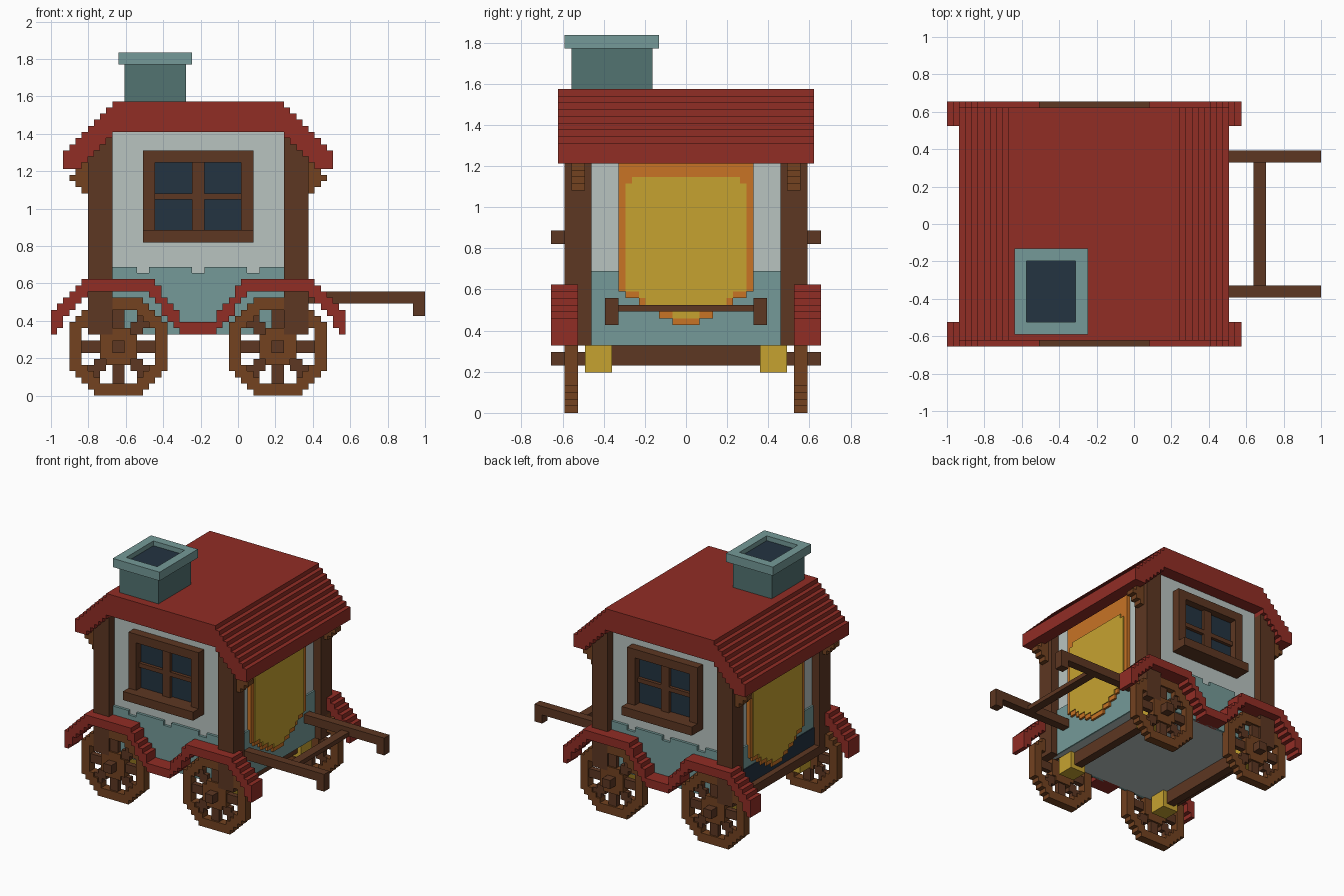
import bpy
import bmesh

if "Cube" in bpy.data.objects:
    bpy.data.objects.remove(bpy.data.objects["Cube"], do_unlink=True)

V = 2 / 61            # size of one block
CX = -1 + 24 * V      # middle of the wagon body along x


def material(name, hexa):
    rgb = [int(hexa[n:n + 2], 16) / 255 for n in (0, 2, 4)]
    col = [c / 12.92 if c < 0.04 else ((c + 0.055) / 1.055) ** 2.4 for c in rgb] + [1]
    m = bpy.data.materials.new(name)
    m.use_nodes = True
    m.diffuse_color = col
    bsdf = m.node_tree.nodes["Principled BSDF"]
    bsdf.inputs["Base Color"].default_value = col
    bsdf.inputs["Roughness"].default_value = 0.9
    return m


WHITE = material("plaster white", "b9c4c0")
TEAL = material("painted teal", "759a98")
DARK_TEAL = material("chimney teal", "527371")
RED = material("roof red", "912d25")
BROWN = material("dark wood", "5d3722")
TAN = material("light wood", "734220")
ORANGE = material("door orange", "c87325")
YELLOW = material("door yellow", "c6a230")
NAVY = material("dark glass", "233341")


def sheet(name, plane, us, ws, d0, d1, mat, test=lambda u, w: True):
    """Extrude every block of a grid that passes the test; plane is its normal axis."""
    cells = {(u, w) for u in range(*us) for w in range(*ws) if test(u + 0.5, w + 0.5)}
    bm = bmesh.new()
    verts = {}

    def vert(u, w, d):
        if (u, w, d) not in verts:
            x, y, z = {"x": (d, u, w), "y": (u, d, w), "z": (u, w, d)}[plane]
            verts[u, w, d] = bm.verts.new((CX + x * V, y * V, z * V))
        return verts[u, w, d]

    for u, w in sorted(cells):
        ring = [(u, w), (u + 1, w), (u + 1, w + 1), (u, w + 1)]
        for d in (d0, d1):
            bm.faces.new([vert(*p, d) for p in ring])
        for n, (du, dw) in enumerate([(0, -1), (1, 0), (0, 1), (-1, 0)]):
            if (u + du, w + dw) not in cells:
                a, b = ring[n], ring[(n + 1) % 4]
                bm.faces.new([vert(*a, d0), vert(*b, d0), vert(*b, d1), vert(*a, d1)])
    bmesh.ops.recalc_face_normals(bm, faces=bm.faces)
    return finish(name, bm, mat)


def box(name, x, y, z, mat):
    bm = bmesh.new()
    bmesh.ops.create_cube(bm, size=1)
    for v in bm.verts:
        v.co = [(r[0] if c < 0 else r[1]) * V for c, r in zip(v.co, (x, y, z))]
        v.co.x += CX
    return finish(name, bm, mat)


def finish(name, bm, mat):
    me = bpy.data.meshes.new(name)
    bm.to_mesh(me)
    bm.free()
    me.materials.append(mat)
    ob = bpy.data.objects.new(name, me)
    bpy.context.collection.objects.link(ob)
    return ob


def span(s, a, b):
    """Range from a to b, mirrored when s is negative."""
    return (a, b) if s > 0 else (-b, -a)


# Roof shell, body under it
def roof_under(u):
    return min(43, 56.5 - abs(u))


sheet("roof", "y", (-22, 22), (37, 48), -19, 19, RED,
      lambda u, w: roof_under(u) <= w < min(48, 62 - abs(u)))
sheet("body", "y", (-16, 16), (10, 43), -16, 16, WHITE,
      lambda u, w: w < roof_under(u) + 0.4)


# Chimney
box("chimney_stack", (-12, -2), (-17, -5), (46, 54), DARK_TEAL)
sheet("chimney_rim", "z", (-13, -1), (-18, -4), 54, 56, TEAL,
      lambda u, w: not (-11 < u < -3 and -16 < w < -6))
box("chimney_opening", (-11, -3), (-16, -6), (54, 54.9), NAVY)


# Fender outline: two arches joined by a low middle
def fender(u, w):
    a = abs(u)
    d = abs(a - 13)
    if a < 3:
        return 10 < w < 12
    if a < 13:
        top = min(19, int(10 + 1.25 * a))
    else:
        top = min(19, 24.5 - d)
    thick = 2 if d < 5 else 4 if d > 8.6 and a > 13 else 3
    return top - thick < w < top


# Wheel rules in distances from the axle
def rim(p, q):
    return p + q <= 11 and (max(p, q) > 6 or p + q >= 9)


def hub(p, q):
    return max(p, q) < 3 and p + q <= 4


def spoke(p, q):
    return not rim(p, q) and not hub(p, q) and (min(p, q) < 1 or abs(p - q) <= 1) and p + q < 9


def around(rule, mid):
    return lambda u, w: rule(abs(u - mid), abs(w - 8))


# Parts repeated on both long sides
for s, side in ((-1, "right"), (1, "left")):
    sheet(side + "_fender", "y", (-24, 24), (10, 19), *span(s, 16, 20), RED, fender)
    sheet(side + "_lower_panel", "y", (-14, 14), (10, 21), *span(s, 16, 16.6), TEAL,
          lambda u, w: w < 20 or min(abs(u), abs(abs(u) - 9)) > 1)
    sheet(side + "_pillars", "y", (-18, 18), (10, 43), *span(s, 14, 18), BROWN,
          lambda u, w: abs(u) > 14 and w < roof_under(u) + 0.4)
    sheet(side + "_roof_brackets", "y", (-21, 21), (33, 38), *span(s, 15, 17), TAN,
          lambda u, w: abs(u) > 18 and abs(u) + 15 <= w < roof_under(u) + 0.4)

    # Window with crossbars, glass and sill
    sheet(side + "_window_frame", "y", (-9, 9), (25, 40), *span(s, 16, 18), BROWN,
          lambda u, w: abs(u) > 7 or w < 27 or w > 38)
    sheet(side + "_window_bars", "y", (-7, 7), (27, 38), *span(s, 16, 17), BROWN,
          lambda u, w: abs(u) < 1 or 32 < w < 33)
    box(side + "_window_glass", (-7, 7), span(s, 16, 16.25), (27, 38), NAVY)
    box(side + "_window_sill", (-9, 9), span(s, 16, 20), (25, 27), BROWN)

    # Wheels and axle boxes
    for mid, end in ((-13, "rear"), (13, "fore")):
        label = f"{side}_{end}_"
        across = (mid - 8, mid + 8)
        sheet(label + "wheel_rim", "y", across, (0, 16), *span(s, 16, 18), TAN, around(rim, mid))
        sheet(label + "wheel_spokes", "y", across, (0, 16), *span(s, 16.4, 17.6), BROWN,
              around(spoke, mid))
        sheet(label + "wheel_hub", "y", across, (0, 16), *span(s, 16, 18), TAN, around(hub, mid))
        box(label + "axle_box", (mid - 2, mid + 2), span(s, 11, 15), (6, 10), YELLOW)

    # Pulling shaft with a hooked tip
    sheet(side + "_shaft", "y", (16, 37), (13, 17), *span(s, 10, 12), BROWN,
          lambda u, w: w > 15 or u > 35)

box("shaft_crossbar", (26, 28), (-10, 10), (15, 16), BROWN)


# Doors: stepped point at the bottom, yellow panel in an orange border
def door_bottom(u):
    a = abs(u)
    return 13 if a < 2 else 14 if a < 4 else 15 if a < 6 else 16 if a < 7 else 17 if a < 9 else 18


def door_panel(u, w):
    a = abs(u)
    return a < 9 and door_bottom(u) + 1 < w < (34 if a > 8 else 35)


# Parts repeated on both ends
for s, end in ((-1, "rear"), (1, "fore")):
    box(end + "_lower_panel", span(s, 16, 16.4), (-14, 14), (10, 21), TEAL)
    sheet(end + "_door_border", "x", (-10, 10), (13, 40), *span(s, 16, 16.9), ORANGE,
          lambda u, w: w > door_bottom(u))
    sheet(end + "_door_panel", "x", (-10, 10), (13, 36), *span(s, 16.9, 17.1), YELLOW, door_panel)
    mid = 13 * s
    box(end + "_axle", (mid - 1, mid + 1), (-20, 20), (7, 9), BROWN)
    box(end + "_axle_beam", (mid - 1, mid + 1), (-11, 11), (7, 10), BROWN)

# Rear threshold with the dark gap above it
box("rear_threshold", (-18, -16), (-14, 14), (10, 12), BROWN)
box("rear_dark_gap", (-16.6, -16.4), (-14, 14), (12, 16), NAVY)
